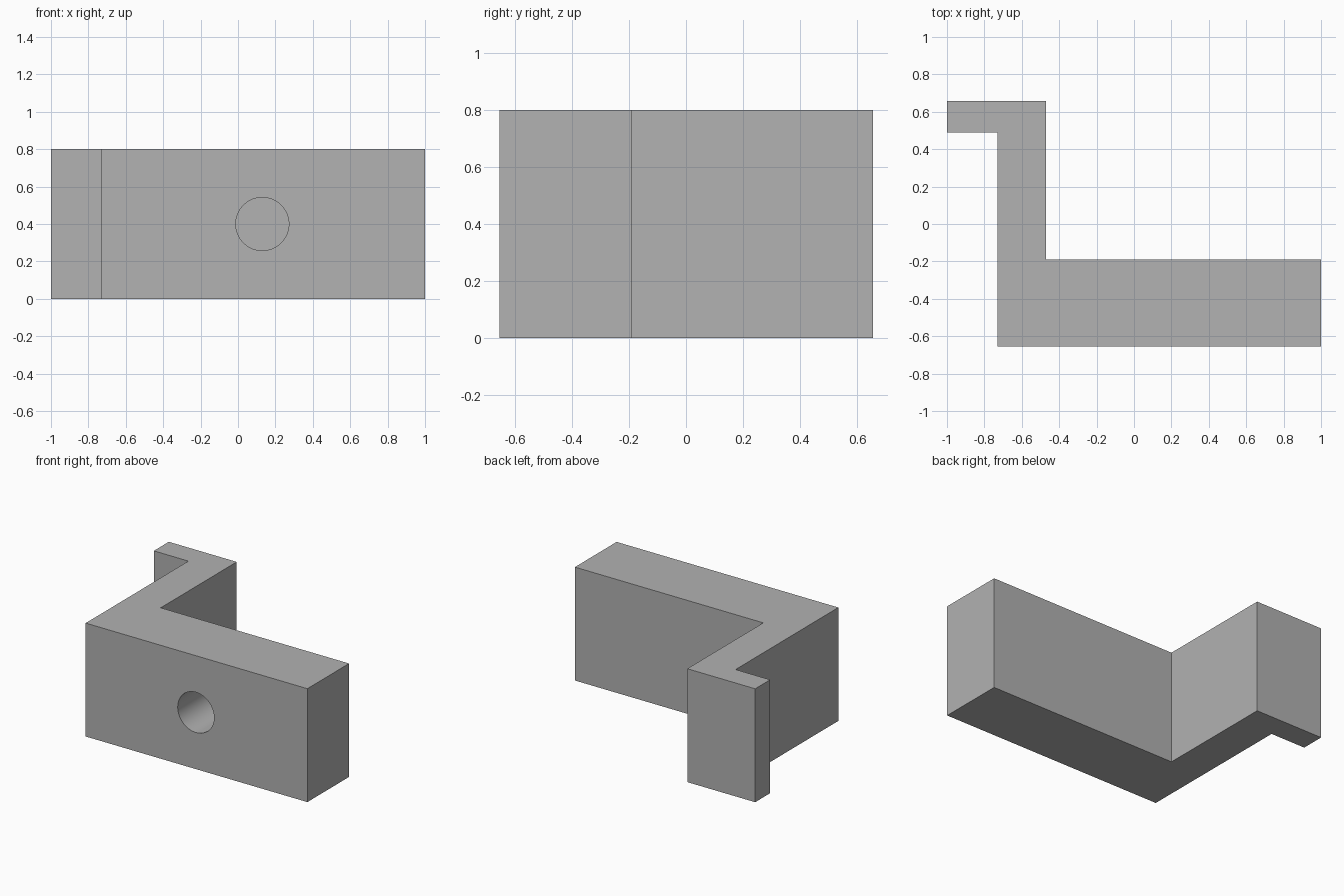
import bpy
import bmesh
import math

HEIGHT = 0.8
HOLE_RADIUS, HOLE_DEPTH = 0.142, 0.4
FRONT_Y = -0.655

cube = bpy.data.objects.get("Cube")
if cube:
    bpy.data.objects.remove(cube, do_unlink=True)

grey = bpy.data.materials.new("plain_grey")
grey.use_nodes = True
colour = (0.445, 0.445, 0.445, 1)
grey.diffuse_color = colour
grey.node_tree.nodes["Principled BSDF"].inputs["Base Color"].default_value = colour

# Bracket body: stepped plan profile extruded upwards
profile = [(-0.73, FRONT_Y), (1, FRONT_Y), (1, -0.19), (-0.47, -0.19),
           (-0.47, 0.657), (-1, 0.657), (-1, 0.49), (-0.73, 0.49)]
bm = bmesh.new()
base = bm.faces.new([bm.verts.new((x, y, 0)) for x, y in profile])
extruded = bmesh.ops.extrude_face_region(bm, geom=[base])
top = [v for v in extruded["geom"] if isinstance(v, bmesh.types.BMVert)]
bmesh.ops.translate(bm, verts=top, vec=(0, 0, HEIGHT))
bmesh.ops.recalc_face_normals(bm, faces=bm.faces)
mesh = bpy.data.meshes.new("bracket_body")
bm.to_mesh(mesh)
bm.free()
mesh.materials.append(grey)
body = bpy.data.objects.new("bracket_body", mesh)
bpy.context.collection.objects.link(body)

# Blind round hole drilled into the front face
bpy.ops.mesh.primitive_cylinder_add(
    vertices=64, radius=HOLE_RADIUS, depth=HOLE_DEPTH * 2,
    location=(0.13, FRONT_Y, HEIGHT / 2), rotation=(math.pi / 2, 0, 0))
cutter = bpy.context.object
cutter.name = "hole_cutter"
cutter.hide_render = True
cutter.data.materials.append(grey)

drill = body.modifiers.new("front_hole", "BOOLEAN")
drill.operation = "DIFFERENCE"
drill.solver = "EXACT"
drill.object = cutter

# Apply the cut and smooth only the round wall
bpy.ops.object.select_all(action="DESELECT")
body.select_set(True)
bpy.context.view_layer.objects.active = body
bpy.ops.object.modifier_apply(modifier=drill.name)
bpy.data.objects.remove(cutter, do_unlink=True)
bpy.ops.object.shade_smooth_by_angle(angle=math.radians(30))
